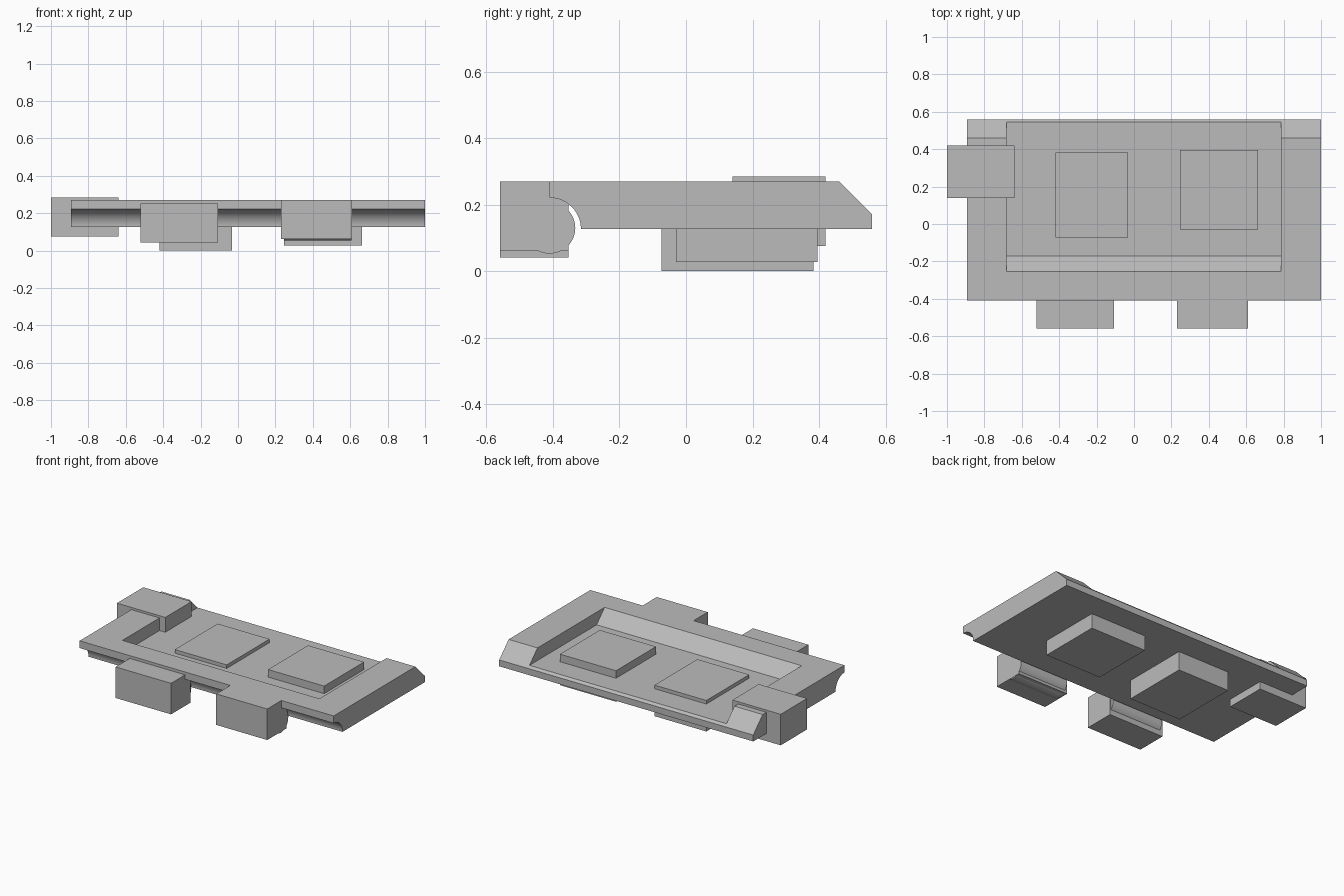
import bpy, bmesh, math

if "Cube" in bpy.data.objects:
    bpy.data.objects.remove(bpy.data.objects["Cube"])

grey = bpy.data.materials.new("plain grey")
grey.diffuse_color = (0.5, 0.5, 0.5, 1)
grey.use_nodes = True
grey.node_tree.nodes["Principled BSDF"].inputs["Base Color"].default_value = grey.diffuse_color


def finish(name, bm):
    bmesh.ops.recalc_face_normals(bm, faces=bm.faces)
    mesh = bpy.data.meshes.new(name)
    bm.to_mesh(mesh)
    bm.free()
    ob = bpy.data.objects.new(name, mesh)
    bpy.context.collection.objects.link(ob)
    mesh.materials.append(grey)
    return ob


def prism(name, profile, x0, x1):
    """Extrude a (y, z) profile along x."""
    bm = bmesh.new()
    face = bm.faces.new([bm.verts.new((x0, y, z)) for y, z in profile])
    ext = bmesh.ops.extrude_face_region(bm, geom=[face])
    verts = [g for g in ext["geom"] if isinstance(g, bmesh.types.BMVert)]
    bmesh.ops.translate(bm, verts=verts, vec=(x1 - x0, 0, 0))
    return finish(name, bm)


def block(name, x0, x1, y0, y1, z0, z1):
    return prism(name, [(y0, z0), (y1, z0), (y1, z1), (y0, z1)], x0, x1)


def arc(cy, cz, r, a0, a1, n):
    angles = [math.radians(a0 + (a1 - a0) * i / n) for i in range(n + 1)]
    return [(cy + r * math.cos(a), cz + r * math.sin(a)) for a in angles]


def smooth(ob):
    bpy.ops.object.select_all(action='DESELECT')
    ob.select_set(True)
    bpy.context.view_layer.objects.active = ob
    bpy.ops.object.shade_smooth_by_angle(angle=math.radians(30))


# Slab with a chamfered back edge and a cove under the front edge
cove = arc(-0.41, 0.127, 0.094, 90, 0, 20)
slab = prism("slab", [(-0.41, 0.27)] + cove +
             [(0.56, 0.127), (0.56, 0.17), (0.46, 0.27)], -0.893, 1.0)

# Shallow pocket, open at the back, with a sloped front wall
cutter = prism("pocket_cutter", [(-0.17, 0.185), (0.7, 0.185), (0.7, 0.4), (-0.385, 0.4)],
               -0.683, 0.785)
cutter.hide_render = True
mod = slab.modifiers.new("pocket", 'BOOLEAN')
mod.operation = 'DIFFERENCE'
mod.solver = 'EXACT'
mod.object = cutter
bpy.context.view_layer.objects.active = slab
bpy.ops.object.modifier_apply(modifier=mod.name)
bpy.data.objects.remove(cutter)
smooth(slab)

# Pads passing through the pocket floor
block("left_pad", -0.42, -0.033, -0.073, 0.383, 0.0, 0.209)
block("right_pad", 0.245, 0.663, -0.03, 0.395, 0.027, 0.236)

# Block on the left end
block("side_block", -1.0, -0.64, 0.14, 0.42, 0.076, 0.285)

# Front blocks, each with a round pin behind
for side, x0, x1, z0, p0, p1 in (("left", -0.52, -0.107, 0.042, -0.50, -0.115),
                                 ("right", 0.23, 0.61, 0.061, 0.247, 0.608)):
    block(side + "_front_block", x0, x1, -0.56, -0.353, z0, z0 + 0.209)
    smooth(prism(side + "_pin", arc(-0.41, 0.13, 0.077, 0, 350, 35), p0, p1))
